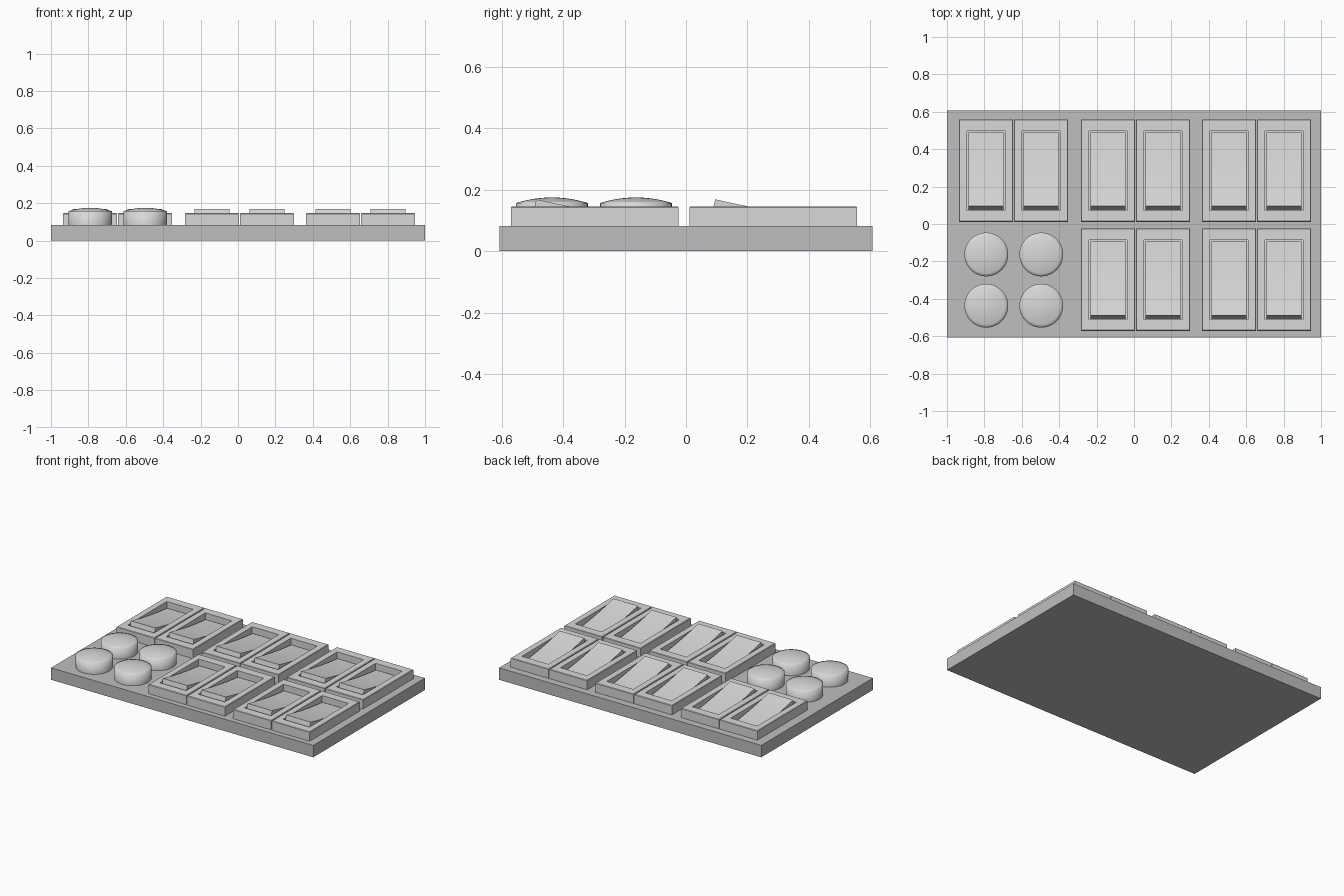
import bpy, bmesh, math

if "Cube" in bpy.data.objects:
    bpy.data.objects.remove(bpy.data.objects["Cube"])


def material(name, value):
    m = bpy.data.materials.new(name)
    m.diffuse_color = (value, value, value, 1)
    m.use_nodes = True
    m.node_tree.nodes["Principled BSDF"].inputs["Base Color"].default_value = m.diffuse_color
    return m


PANEL = material("medium grey", 0.52)
LIGHT = material("light grey", 0.69)


def finish(name, bm, mat, loc=(0, 0, 0), angle=None):
    bmesh.ops.recalc_face_normals(bm, faces=bm.faces)
    mesh = bpy.data.meshes.new(name)
    bm.to_mesh(mesh)
    bm.free()
    mesh.materials.append(mat)
    ob = bpy.data.objects.new(name, mesh)
    bpy.context.collection.objects.link(ob)
    ob.location = loc
    if angle:
        bpy.ops.object.select_all(action='DESELECT')
        ob.select_set(True)
        bpy.context.view_layer.objects.active = ob
        bpy.ops.object.shade_smooth_by_angle(angle=math.radians(angle))
    return ob


def loft(rings):
    """Skin a stack of vertex rings and cap both ends."""
    bm = bmesh.new()
    vs = [[bm.verts.new(p) for p in r] for r in rings]
    n = len(vs[0])
    for a, b in zip(vs, vs[1:]):
        for i in range(n):
            j = (i + 1) % n
            bm.faces.new((a[i], a[j], b[j], b[i]))
    bm.faces.new(vs[0])
    bm.faces.new(vs[-1])
    return bm


def rect(hx, hy, z):
    return [(-hx, -hy, z), (hx, -hy, z), (hx, hy, z), (-hx, hy, z)]


def circle(r, z, n=48):
    return [(r * math.cos(2 * math.pi * i / n), r * math.sin(2 * math.pi * i / n), z)
            for i in range(n)]


BASE_TOP = 0.082

# Base panel
finish("base_panel", loft([rect(1, 0.608, 0), rect(1, 0.608, BASE_TOP)]), PANEL)


def switch(x, y):
    # Housing with a recessed well
    hx, hy, top = 0.1445, 0.273, 0.146
    finish("switch_housing", loft([
        rect(hx, hy, BASE_TOP), rect(hx, hy, top - 0.003),
        rect(hx - 0.003, hy - 0.003, top), rect(0.101, 0.213, top),
        rect(0.101, 0.213, 0.088)]), LIGHT, (x, y, 0))
    # Tilted rocker with a slightly hollow top, raised at the front
    top_edge = []
    for i in range(13):
        t = i / 12
        top_edge.append((-0.190 + 0.395 * t, 0.169 - 0.092 * t + 0.028 * t * t))
    profile = [(0.205, 0.084), (-0.209, 0.084)] + top_edge
    finish("rocker", loft([[(sx, py, pz) for py, pz in profile]
                           for sx in (-0.093, 0.093)]), LIGHT, (x, y, 0), 30)


# Switch pairs: three in the back row, two in the front row
for row_y, pairs in ((0.285, (-0.644, 0.008, 0.655)), (-0.298, (0.008, 0.655))):
    for px in pairs:
        for side in (-1, 1):
            switch(px + side * 0.147, row_y)

# Domed round knobs
for x in (-0.79, -0.496):
    for y in (-0.163, -0.437):
        rings = [circle(0.116, BASE_TOP), circle(0.117, 0.157)]
        for k in range(1, 8):
            r = 1 - k / 7.2
            rings.append(circle(0.117 * r, 0.157 + 0.018 * (1 - r ** 2)))
        finish("round_knob", loft(rings), LIGHT, (x, y, 0), 89)
